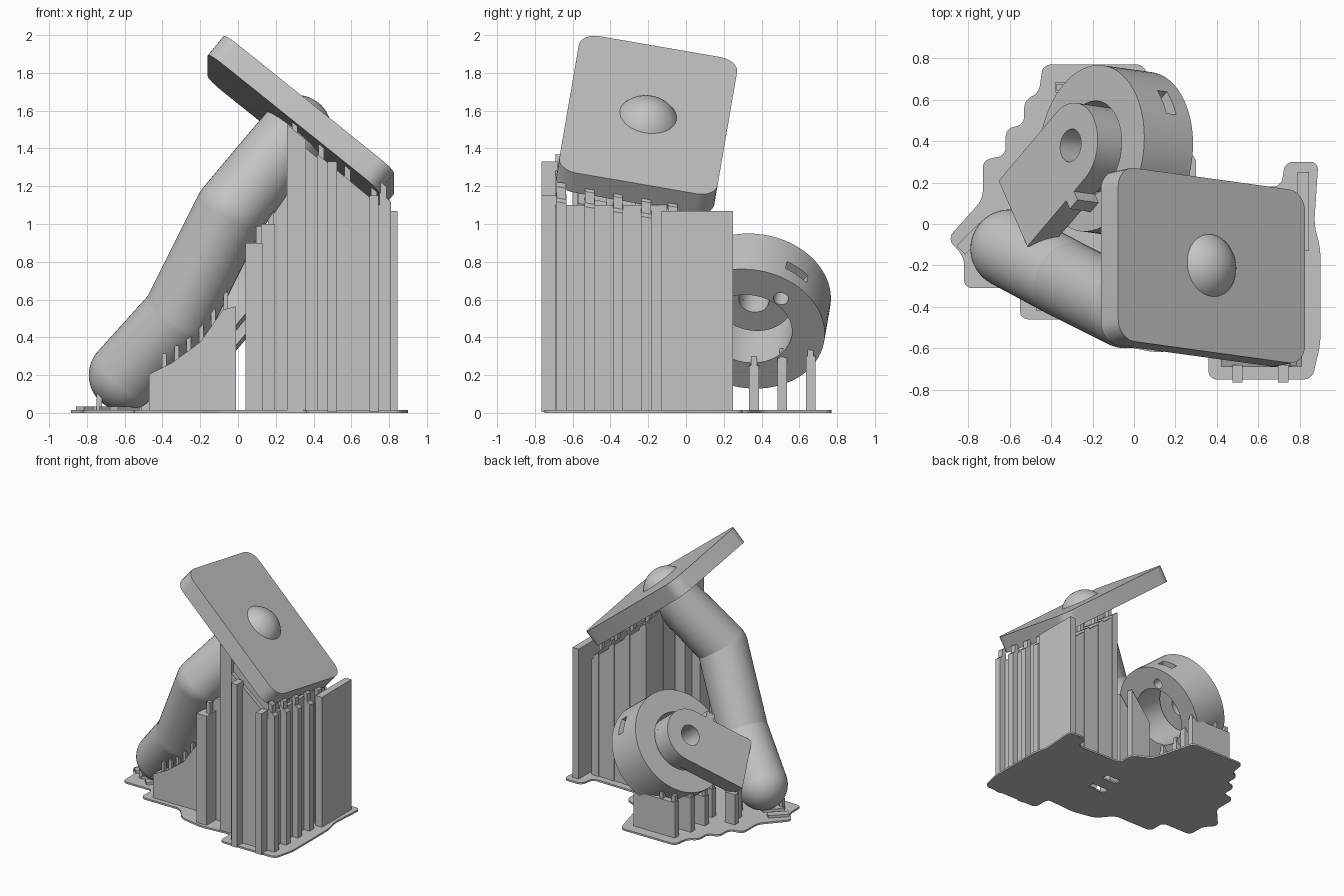
import bpy, bmesh, math
from mathutils import Vector, Matrix

cube = bpy.data.objects.get("Cube")
if cube:
    bpy.data.objects.remove(cube)

grey = bpy.data.materials.new("plain grey")
grey.use_nodes = True
grey.diffuse_color = (0.55, 0.55, 0.55, 1)
grey.node_tree.nodes["Principled BSDF"].inputs["Base Color"].default_value = grey.diffuse_color

# Tilted axes shared by the plate and the drum
U = Vector((0.776, -0.107, -0.622)).normalized()
V = Vector((0, 0.985, -0.17))
V = (V - U * V.dot(U)).normalized()
N = U.cross(V)
FACE = Vector((0.375, -0.2, 1.577))
THICK = 0.133


def frame(x, y, z, origin):
    m = Matrix((x, y, z)).transposed().to_4x4()
    m.translation = origin
    return m


def finish(name, bm, matrix=None, smooth=False):
    bmesh.ops.recalc_face_normals(bm, faces=bm.faces)
    mesh = bpy.data.meshes.new(name)
    bm.to_mesh(mesh)
    bm.free()
    ob = bpy.data.objects.new(name, mesh)
    bpy.context.collection.objects.link(ob)
    ob.data.materials.append(grey)
    if matrix:
        ob.matrix_world = matrix
    if smooth:
        shade(ob)
    return ob


def activate(ob):
    bpy.ops.object.select_all(action='DESELECT')
    ob.select_set(True)
    bpy.context.view_layer.objects.active = ob


def shade(ob):
    activate(ob)
    bpy.ops.object.shade_smooth_by_angle(angle=math.radians(30))


def prism(name, points, low, high, matrix=None, rounding=0, smooth=False):
    bm = bmesh.new()
    face = bm.faces.new([bm.verts.new((x, y, low)) for x, y in points])
    ext = bmesh.ops.extrude_face_region(bm, geom=[face])
    top = [v for v in ext["geom"] if isinstance(v, bmesh.types.BMVert)]
    bmesh.ops.translate(bm, verts=top, vec=(0, 0, high - low))
    if rounding:
        upright = [e for e in bm.edges if abs(e.verts[0].co.z - e.verts[1].co.z) > 1e-5]
        bmesh.ops.bevel(bm, geom=upright, offset=rounding, segments=6, profile=0.5,
                        affect='EDGES', clamp_overlap=True)
    return finish(name, bm, matrix, smooth)


def rect(x0, x1, y0, y1):
    return [(x0, y0), (x1, y0), (x1, y1), (x0, y1)]


def circle(r, count=48):
    return [(r * math.cos(math.tau * i / count), r * math.sin(math.tau * i / count))
            for i in range(count)]


def ring(name, inner, outer, low, high, matrix):
    bm = bmesh.new()
    loop = [bm.verts.new((r, 0, z)) for r, z in rect(inner, outer, low, high)]
    edges = [bm.edges.new((loop[i], loop[i - 1])) for i in range(4)]
    bmesh.ops.spin(bm, geom=loop + edges, axis=(0, 0, 1), cent=(0, 0, 0),
                   angle=math.tau, steps=64)
    bmesh.ops.remove_doubles(bm, verts=bm.verts, dist=1e-4)
    return finish(name, bm, matrix, True)


def cut(ob, cutter):
    mod = ob.modifiers.new("cut", 'BOOLEAN')
    mod.operation, mod.object, mod.solver = 'DIFFERENCE', cutter, 'EXACT'
    activate(ob)
    bpy.ops.object.modifier_apply(modifier=mod.name)
    bpy.data.objects.remove(cutter)
    shade(ob)


# Tilted plate with rounded corners
prism("tilted_plate", rect(-0.582, 0.582, -0.425, 0.425), -THICK, 0,
      frame(U, V, N, FACE), 0.1, True)

# Bent arm: round joints joined by tubes, the last joint domes through the plate
joints = [Vector((-0.6, -0.12, 0.2)), Vector((-0.32, -0.27, 0.51)),
          Vector((-0.04, -0.41, 1.07)), FACE - N * 0.1]
for i, p in enumerate(joints):
    bm = bmesh.new()
    bmesh.ops.create_uvsphere(bm, u_segments=48, v_segments=24,
                              radius=0.182 if i == 3 else 0.19)
    finish(f"arm_joint_{i}", bm, Matrix.Translation(p), True)
for i, (a, b) in enumerate(zip(joints, joints[1:])):
    bm = bmesh.new()
    bmesh.ops.create_cone(bm, segments=48, radius1=0.19, radius2=0.182 if i == 2 else 0.19,
                          depth=(b - a).length)
    turn = (b - a).to_track_quat('Z', 'Y').to_matrix().to_4x4()
    finish(f"arm_tube_{i}", bm, Matrix.Translation((a + b) / 2) @ turn, True)

# Hollow drum, with a slot in its rim and a pin hole in its open end
REAR = Vector((0.03, 0.333, 0.445))
drum_frame = frame(V, N, U, REAR)
DEPTH = -0.303
drum = ring("drum", 0.23, 0.404, DEPTH, 0, drum_frame)
slot_turn = drum_frame @ Matrix.Rotation(math.radians(60), 4, 'Z')
cut(drum, prism("slot_cutter", rect(0.33, 0.5, -0.07, 0.07), -0.145, -0.085, slot_turn))
pin = drum_frame @ Matrix.Translation((0.14, 0.24, 0))
cut(drum, prism("pin_cutter", circle(0.04, 24), -0.1, 0.1, pin))

# Lever: round knob running into a straight blade, with a centre hole
lever_frame = drum_frame @ Matrix.Rotation(math.atan2(-0.85, -0.53), 4, 'Z')
R = 0.207
arc = [(R * math.cos(t), R * math.sin(t))
       for t in (math.pi * (0.5 + i / 32) for i in range(33))]
TOP = DEPTH - 0.13
lever = prism("lever", arc + [(0.52, -R), (0.52, R)], TOP, DEPTH, lever_frame)
cut(lever, prism("hole_cutter", circle(0.08), -1, 1, lever_frame))
ring("knob_stem", 0.08, R, DEPTH, DEPTH + 0.06, drum_frame)
prism("lever_stop", rect(0.1, 0.17, -0.26, -0.15), TOP, DEPTH, lever_frame)

# Thin base sheet with a scalloped outline and open slots
outline = [(-0.9, -0.07), (-0.82, -0.16), (-0.82, -0.31), (-0.55, -0.31), (-0.55, -0.46),
           (-0.2, -0.46), (-0.1, -0.58), (0.1, -0.62), (0.36, -0.6), (0.36, -0.75),
           (0.86, -0.75), (0.9, -0.58), (0.9, -0.12), (0.87, 0), (0.89, 0.3),
           (0.73, 0.3), (0.71, 0.18), (0.3, 0.19), (0.3, 0.33), (0.15, 0.4), (0.05, 0.77),
           (-0.44, 0.77), (-0.46, 0.63), (-0.53, 0.6), (-0.53, 0.48), (-0.62, 0.46),
           (-0.62, 0.33), (-0.73, 0.31), (-0.73, 0.12)]
sheet = prism("base_sheet", outline, 0, 0.014, None, 0.055)
for slot in (rect(0.1, 0.25, -0.25, -0.19), rect(0.12, 0.25, -0.08, -0.02)):
    cut(sheet, prism("slot_cutter", slot, -0.1, 0.1))


def wall(name, x0, x1, y0, y1, top):
    """Upright slab whose top follows a height rule."""
    bm = bmesh.new()
    low = [bm.verts.new((x, y, 0.005)) for x, y in rect(x0, x1, y0, y1)]
    high = [bm.verts.new((x, y, top(x, y))) for x, y in rect(x0, x1, y0, y1)]
    bm.faces.new(low)
    bm.faces.new(high)
    for i in range(4):
        bm.faces.new((low[i - 1], low[i], high[i], high[i - 1]))
    return finish(name, bm)


def flat(h):
    return lambda x, y: h


def under(p, n, gap):
    return lambda x, y: p.z - (n.x * (x - p.x) + n.y * (y - p.y)) / n.z - gap


def under_plate(gap):
    return under(FACE - N * THICK, N, gap)


# Comb of walls under the plate, with narrow teeth reaching up to it
for i in range(4):
    x = 0.3 + 0.14 * i
    wall(f"plate_support_{i}", x - 0.025, x + 0.025, -0.57, 0.13, under_plate(0.06))
    for j in range(5):
        y = -0.55 + 0.15 * j
        wall(f"plate_tooth_{i}_{j}", x - 0.015, x + 0.015, y - 0.02, y + 0.02, under_plate(-0.01))
for i, y in enumerate((-0.55, -0.12, 0.1)):
    wall(f"cross_support_{i}", 0.27, 0.76, y - 0.025, y + 0.025, under_plate(0.08))
wall("corner_column", 0.26, 0.36, -0.6, -0.5, under_plate(0.04))

# Corrugated right side: a recessed wall with columns standing out of it
wall("recessed_wall", 0.72, 0.76, -0.66, -0.1, flat(1.1))
for i, y in enumerate((-0.66, -0.51, -0.36, -0.21, -0.07)):
    wall(f"edge_column_{i}", 0.75, 0.81, y - 0.027, y + 0.027, under_plate(0.01))
    wall(f"edge_tooth_{i}", 0.755, 0.785, y - 0.025, y + 0.025, under_plate(-0.05))
for i, (x, h) in enumerate(((0.5, 1.33), (0.72, 1.15))):
    wall(f"front_column_{i}", x - 0.025, x + 0.025, -0.765, -0.68, flat(h))
wall("front_rail", 0.42, 0.76, -0.69, -0.65, under_plate(0.08))
wall("outer_wall", 0.79, 0.845, -0.13, 0.25, flat(1.07))

# Columns below the upper arm
for i, (x, y, h) in enumerate(((0.085, -0.52, 0.9), (0.15, -0.4, 1.0), (0.22, -0.31, 1.18))):
    wall(f"arm_column_{i}", x - 0.045, x + 0.045, y - 0.07, y + 0.07, flat(h))
    wall(f"arm_column_tooth_{i}", x + 0.01, x + 0.04, y - 0.02, y + 0.02, flat(h + 0.09))

# Fin and teeth below the lower arm
fin_frame = frame(Vector((1, 0, 0)), Vector((0, 0, 1)), Vector((0, -1, 0)),
                  Vector((-0.47, -0.36, 0.005)))
fin = [(0, 0), (0.46, 0), (0.46, 0.56), (0.39, 0.54), (0.27, 0.37), (0.12, 0.26), (0, 0.2)]
prism("arm_fin", fin, -0.06, 0.06, fin_frame)
for i in range(6):
    s = 0.08 + 0.065 * i
    h = 0.31 + 0.035 * i + 0.006 * i * i
    prism(f"fin_tooth_{i}", rect(s - 0.012, s + 0.012, 0.1, h), 0.02, 0.05, fin_frame)

# Walls below the drum and the lever, with teeth
for i, (y, x0, x1, h) in enumerate(((0.21, -0.4, -0.1, 0.24), (0.36, -0.44, -0.1, 0.25),
                                    (0.51, -0.42, -0.06, 0.29), (0.66, -0.38, -0.01, 0.3))):
    wall(f"drum_support_{i}", x0, x1, y - 0.026, y + 0.026, flat(h))
    for j in range(4):
        x = x0 + 0.02 + j * (x1 - x0 - 0.04) / 3
        wall(f"drum_tooth_{i}_{j}", x - 0.015, x + 0.015, y - 0.016, y + 0.016, flat(h + 0.05))
for i, y in enumerate((0.07, 0.21)):
    wall(f"drum_end_support_{i}", 0.04, 0.22, y - 0.026, y + 0.026, under(REAR, U, 0.04))
for i, (x, y, h) in enumerate(((-0.58, 0.22, 0.26), (-0.54, 0.12, 0.33), (-0.48, 0.02, 0.42))):
    wall(f"lever_post_{i}", x - 0.03, x + 0.06, y - 0.025, y + 0.025, flat(h))

# Low strips around the foot
for i in range(3):
    turn = Matrix.Translation((-0.78 + 0.09 * i, -0.07 - 0.06 * i, 0))
    turn = turn @ Matrix.Rotation(math.radians(45), 4, 'Z')
    prism(f"foot_strip_{i}", rect(-0.08, 0.08, -0.03, 0.03), 0.005, 0.035, turn)
wall("foot_post", -0.75, -0.72, -0.2, -0.17, flat(0.1))
